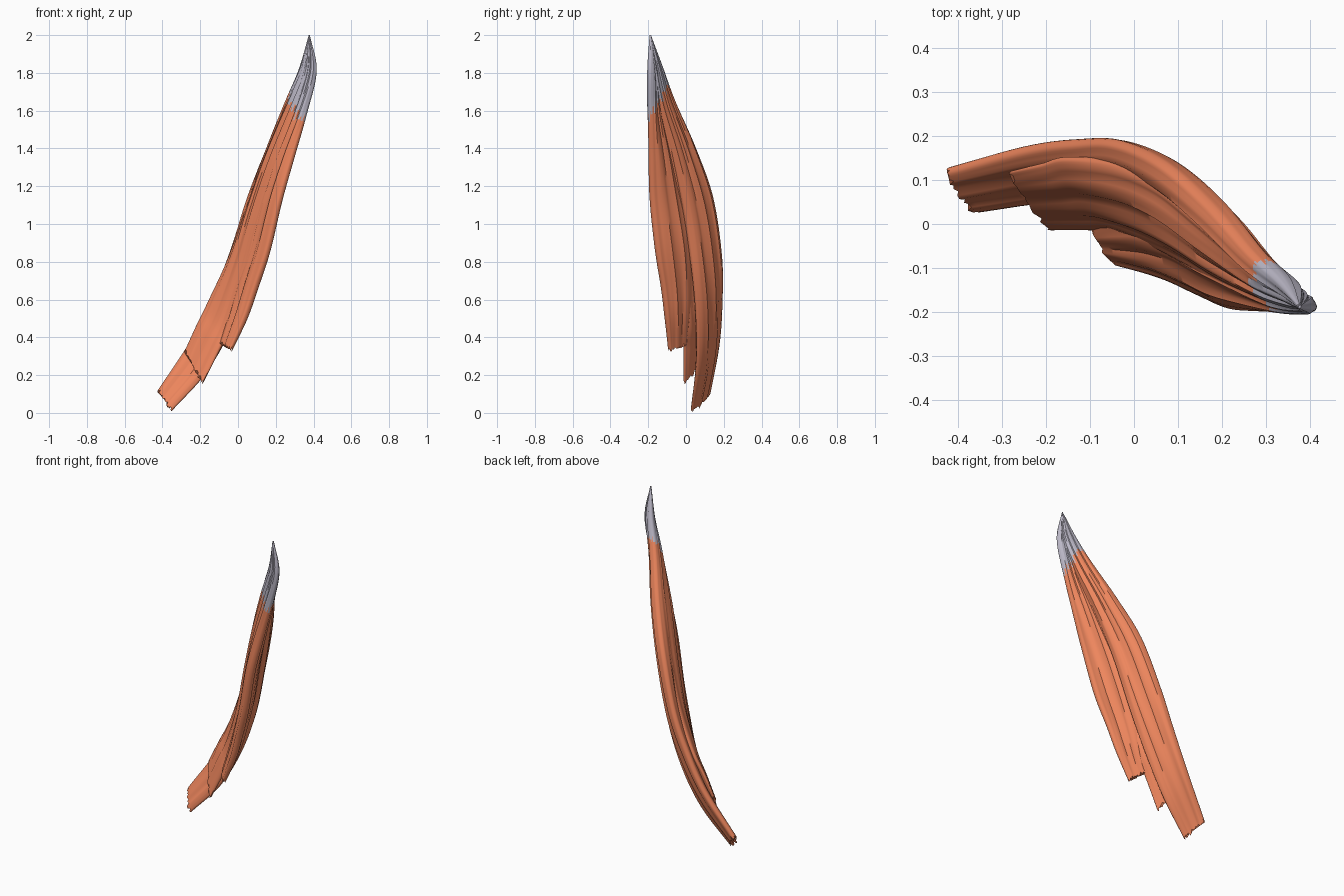
import bpy, bmesh, math, random
from mathutils import Vector

if "Cube" in bpy.data.objects:
    bpy.data.objects.remove(bpy.data.objects["Cube"])

random.seed(4)
ROWS, AROUND = 96, 48


def material(name, rgb):
    m = bpy.data.materials.new(name)
    m.diffuse_color = (*rgb, 1)
    m.use_nodes = True
    m.node_tree.nodes["Principled BSDF"].inputs["Base Color"].default_value = m.diffuse_color
    return m


RED = material("muscle_red", (0.86, 0.24, 0.11))
GREY = material("tendon_grey", (0.50, 0.48, 0.57))


def spline(pts, t):
    """Catmull-Rom point at t in 0..1"""
    f = t * (len(pts) - 1)
    i = min(int(f), len(pts) - 2)
    f -= i
    b, c = pts[i], pts[i + 1]
    a = pts[i - 1] if i else 2 * b - c
    d = pts[i + 2] if i + 2 < len(pts) else 2 * c - b
    return 0.5 * (2 * b + (c - a) * f + (2 * a - 5 * b + 4 * c - d) * f * f
                  + (3 * b - a - 3 * c + d) * f ** 3)


def add_object(name, verts, faces, mat):
    bm = bmesh.new()
    vs = [bm.verts.new(v) for v in verts]
    for f in faces:
        bm.faces.new([vs[i] for i in f])
    bmesh.ops.delete(bm, geom=[v for v in bm.verts if not v.link_faces], context='VERTS')
    bmesh.ops.recalc_face_normals(bm, faces=bm.faces)
    me = bpy.data.meshes.new(name)
    bm.to_mesh(me)
    bm.free()
    me.materials.append(mat)
    ob = bpy.data.objects.new(name, me)
    bpy.context.collection.objects.link(ob)
    bpy.context.view_layer.objects.active = ob
    bpy.ops.object.select_all(action='DESELECT')
    ob.select_set(True)
    bpy.ops.object.shade_smooth_by_angle(angle=math.radians(45))


def slip(name, left, right, thick, phase):
    """Flat fibrous strap between two edge curves, split into muscle and tendon"""
    left, right = [Vector(p) for p in left], [Vector(p) for p in right]
    thick = [Vector((h, 0, 0)) for h in thick]
    verts = []
    ragged = [random.uniform(-0.03, 0.03) for _ in range(AROUND)]
    frayed = [random.uniform(-0.012, 0.012) for _ in range(AROUND)]
    for r in range(ROWS + 1):
        t = r / ROWS
        l, rt = spline(left, t), spline(right, t)
        t0, t1 = max(t - 0.01, 0), min(t + 0.01, 1)
        along = (spline(left, t1) + spline(right, t1) - spline(left, t0) - spline(right, t0)).normalized()
        n = along.cross(l - rt).normalized()
        h = max(spline(thick, t).x, 0.002)
        for k in range(AROUND):
            a = 2 * math.pi * k / AROUND
            u, s = math.cos(a), math.sin(a)
            v = math.copysign(abs(s) ** 0.75, s)
            ridge = 1 + 0.13 * math.sin(9 * u + phase + 3 * t + s) + 0.07 * math.sin(21 * u + phase * 2 - 4 * t)
            p = (l + rt) / 2 + (l - rt) / 2 * u + n * (h * v * ridge)
            verts.append(p + along * frayed[k] * max(0, 1 - 12 * t))
    red, grey = [list(range(AROUND))], [[ROWS * AROUND + k for k in range(AROUND)]]
    for r in range(ROWS):
        for k in range(AROUND):
            k2 = (k + 1) % AROUND
            q = [r * AROUND + k, r * AROUND + k2, (r + 1) * AROUND + k2, (r + 1) * AROUND + k]
            c = sum((verts[i] for i in q), Vector()) / 4
            limit = 1.56 + 1.5 * (c.y + 0.2) + ragged[k]
            (grey if c.z > limit else red).append(q)
    add_object(name + "_muscle", verts, red, RED)
    add_object(name + "_tendon", verts, grey, GREY)


# Longest slip, forming the back edge
slip("long_slip",
     [(-.42, .125, .12), (-.25, .17, .38), (-.14, .185, .6), (-.045, .185, .83), (.06, .14, 1.14),
      (.165, .05, 1.4), (.26, -.06, 1.65), (.325, -.125, 1.82), (.373, -.183, 1.99)],
     [(-.35, .03, .015), (-.18, .055, .2), (-.05, .06, .42), (.06, .04, .7), (.15, -.01, 1.05),
      (.24, -.08, 1.37), (.325, -.15, 1.63), (.39, -.18, 1.82), (.379, -.19, 1.99)],
     [.022, .028, .032, .035, .04, .04, .032, .022, .004], 0.3)

# Middle slip, lying over the inner face
slip("middle_slip",
     [(-.28, .12, .33), (-.215, .135, .47), (-.155, .15, .59), (-.04, .14, .83), (.06, .1, 1.1),
      (.155, .02, 1.37), (.265, -.085, 1.65), (.33, -.135, 1.81), (.373, -.185, 1.98)],
     [(-.185, -.012, .16), (-.1, -.01, .33), (-.03, -.015, .47), (.06, -.05, .75), (.14, -.09, 1.05),
      (.23, -.14, 1.33), (.325, -.175, 1.6), (.385, -.19, 1.8), (.379, -.19, 1.98)],
     [.015, .022, .028, .035, .04, .038, .03, .022, .004], 2.1)

# Shortest slip, forming the front edge
slip("short_slip",
     [(-.095, .01, .375), (-.045, .03, .53), (.0, .04, .68), (.06, .035, .88), (.13, -.01, 1.13),
      (.21, -.07, 1.38), (.3, -.14, 1.63), (.35, -.165, 1.81), (.375, -.187, 2.0)],
     [(-.035, -.092, .335), (.04, -.11, .5), (.095, -.13, .66), (.16, -.162, .86), (.225, -.19, 1.13),
      (.29, -.195, 1.35), (.36, -.195, 1.58), (.415, -.193, 1.81), (.38, -.19, 2.0)],
     [.018, .028, .032, .034, .034, .032, .026, .02, .004], 4.0)
